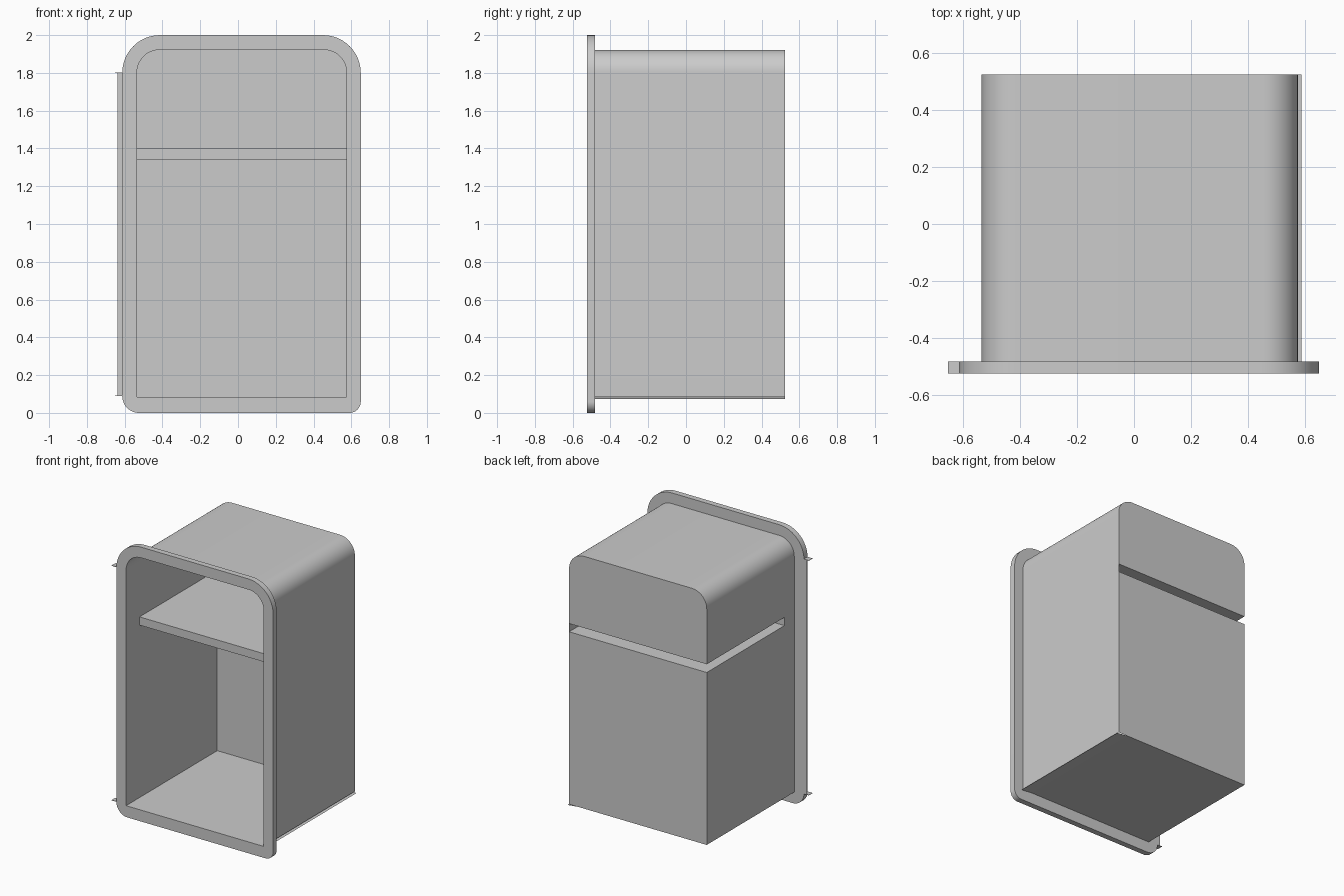
import bpy, bmesh, math

cube = bpy.data.objects.get("Cube")
if cube:
    bpy.data.objects.remove(cube)

grey = bpy.data.materials.new("plain grey")
grey.use_nodes = True
grey.diffuse_color = (0.6, 0.6, 0.6, 1)
grey.node_tree.nodes["Principled BSDF"].inputs["Base Color"].default_value = grey.diffuse_color

# Main sizes
LEFT, RIGHT, BOTTOM, TOP = -0.535, 0.575, 0.083, 1.922
FRONT, SEAT, SLOT, BACK = -0.525, -0.483, -0.37, 0.525
LOW, HIGH = 1.34, 1.40
BEND = 0.12


def finish(bm, name, solid=False):
    """Turn a bmesh into a named object with the shared material."""
    bmesh.ops.remove_doubles(bm, verts=bm.verts, dist=0.0005)
    if solid:
        bmesh.ops.recalc_face_normals(bm, faces=bm.faces)
    mesh = bpy.data.meshes.new(name)
    bm.to_mesh(mesh)
    bm.free()
    mesh.materials.append(grey)
    obj = bpy.data.objects.new(name, mesh)
    bpy.context.collection.objects.link(obj)
    bpy.ops.object.select_all(action='DESELECT')
    obj.select_set(True)
    bpy.context.view_layer.objects.active = obj
    bpy.ops.object.shade_smooth_by_angle(angle=math.radians(30))
    return obj


def arc(x, z, r, start, steps=12):
    """Quarter turn, anticlockwise from the start angle."""
    return [(x + r * math.cos(math.radians(start + 90 * i / steps)),
             z + r * math.sin(math.radians(start + 90 * i / steps)))
            for i in range(steps + 1)]


def face(bm, points):
    return bm.faces.new([bm.verts.new(p) for p in points])


def sweep(bm, path, y0, y1):
    """Sheet through a path of (x, z) points, running from y0 to y1."""
    for (xa, za), (xb, zb) in zip(path, path[1:]):
        face(bm, [(xa, y0, za), (xb, y0, zb), (xb, y1, zb), (xa, y1, za)])


def box(name, x, y, z):
    bm = bmesh.new()
    bmesh.ops.create_cube(bm, size=1)
    for v in bm.verts:
        v.co = [(a + b) / 2 + c * (b - a) for c, (a, b) in zip(v.co, (x, y, z))]
    return finish(bm, name, True)


# Front frame: rounded plate with an arched opening
arch = arc(RIGHT - BEND, TOP - BEND, BEND, 0) + arc(LEFT + BEND, TOP - BEND, BEND, 90)
opening = arch + [(LEFT, BOTTOM), (RIGHT, BOTTOM)]
outline = (arc(0.45, 1.8, 0.2, 0) + arc(-0.413, 1.8, 0.2, 90)
           + arc(-0.523, 0.09, 0.09, 180) + arc(0.59, 0.06, 0.06, 270))
bm = bmesh.new()
edges = []
for loop in (outline, opening):
    verts = [bm.verts.new((x, FRONT, z)) for x, z in loop]
    edges += [bm.edges.new((a, b)) for a, b in zip(verts, verts[1:] + verts[:1])]
bmesh.ops.triangle_fill(bm, edges=edges, use_beauty=True)
extruded = bmesh.ops.extrude_face_region(bm, geom=bm.faces[:], use_keep_orig=True)
moved = [g for g in extruded["geom"] if isinstance(g, bmesh.types.BMVert)]
bmesh.ops.translate(bm, verts=moved, vec=(0, SEAT - FRONT, 0))
finish(bm, "front_frame", True)

# Thin sheet liner; the slot is open at the back and on the right side
bm = bmesh.new()
sweep(bm, [(RIGHT, BOTTOM)] + arch + [(LEFT, HIGH)], SEAT, BACK)
sweep(bm, [(LEFT, LOW), (LEFT, BOTTOM), (0.5, BOTTOM)], SEAT, BACK)
sweep(bm, [(LEFT, HIGH), (LEFT, LOW)], SEAT, SLOT)
face(bm, [(x, BACK, z) for x, z in arch + [(LEFT, HIGH), (RIGHT, HIGH)]])
face(bm, [(x, BACK, z) for x, z in
          ((RIGHT, LOW), (LEFT, LOW), (LEFT, BOTTOM), (RIGHT, BOTTOM))])
finish(bm, "cabinet_liner")

# Divider: hollow shelf folded around the slot
bm = bmesh.new()
for z in (LOW, HIGH):
    sweep(bm, [(LEFT, z), (RIGHT, z)], SLOT, BACK)
face(bm, [(LEFT, SLOT, LOW), (RIGHT, SLOT, LOW), (RIGHT, SLOT, HIGH), (LEFT, SLOT, HIGH)])
finish(bm, "divider_shelf")

# Bottom lip dipping out past the left wall
bm = bmesh.new()
sweep(bm, [(0.5, BOTTOM), (0.588, 0.074)], SEAT, BACK)
finish(bm, "bottom_lip")

# Hinge plates and the narrow strip between them
for name, z in (("lower_hinge", 0.09), ("upper_hinge", 1.8)):
    box(name, (-0.652, -0.612), (FRONT, SEAT), (z, z + 0.003))
box("hinge_strip", (-0.637, -0.612), (SEAT - 0.003, SEAT), (0.09, 1.8))
